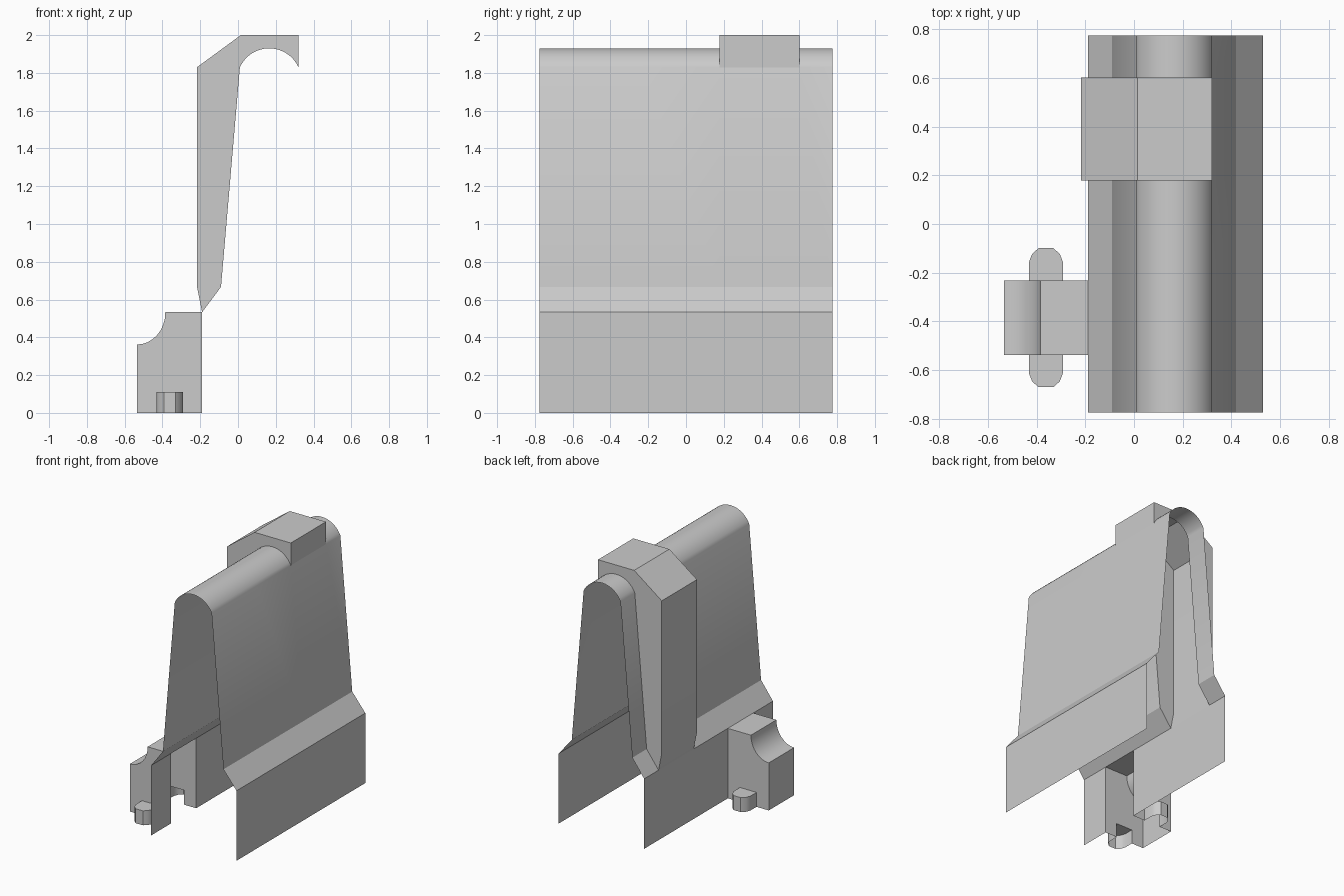
import bpy, bmesh, math

if "Cube" in bpy.data.objects:
    bpy.data.objects.remove(bpy.data.objects["Cube"])

# Finish a bmesh as a named object with sharp-aware smooth shading
def finish(bm, name):
    bmesh.ops.remove_doubles(bm, verts=bm.verts, dist=1e-5)
    loose = [v for v in bm.verts if not v.link_faces]
    bmesh.ops.delete(bm, geom=loose, context='VERTS')
    bmesh.ops.recalc_face_normals(bm, faces=bm.faces)
    me = bpy.data.meshes.new(name)
    bm.to_mesh(me)
    bm.free()
    ob = bpy.data.objects.new(name, me)
    bpy.context.collection.objects.link(ob)
    bpy.ops.object.select_all(action='DESELECT')
    bpy.context.view_layer.objects.active = ob
    ob.select_set(True)
    bpy.ops.object.shade_smooth_by_angle(angle=math.radians(30))

# Sweep an x-z profile along y; skip(i, j) leaves openings
def sweep(bm, profile, ys, skip=lambda i, j: False):
    rows = [[bm.verts.new((x, y, z)) for x, z in profile] for y in ys]
    for j in range(len(ys) - 1):
        for i in range(len(profile) - 1):
            if not skip(i, j):
                bm.faces.new((rows[j][i], rows[j][i + 1], rows[j + 1][i + 1], rows[j + 1][i]))

def face(bm, pts):
    bm.faces.new([bm.verts.new(p) for p in pts])

# Rounded ridge shared by the cover and the clip
CX, R = 0.165, 0.17
half = math.asin(0.155 / R)
N = 16
ridge = [(CX + R * math.sin(a), 1.93 - R + R * math.cos(a))
         for a in (-half + 2 * half * k / N for k in range(N + 1))]

# Thin open cover, with openings into the latch block and the clip
left = [(-0.19, 0), (-0.19, 0.533), (-0.09, 0.667)]
right = [(0.42, 0.667), (0.53, 0.533), (0.53, 0)]
ys = [-0.775, -0.538, -0.232, 0.178, 0.602, 0.775]
bm = bmesh.new()
sweep(bm, left + ridge + right, ys,
      lambda i, j: (j == 1 and i == 0) or (j == 3 and 1 <= i < 3 + N))
finish(bm, "cover_sheet")

# Hollow hooked clip over the ridge
outer = [(-0.19, 0.533), (-0.217, 0.667), (-0.217, 1.83), (0.015, 2.0), (0.32, 2.0), ridge[-1]]
bm = bmesh.new()
sweep(bm, outer, [0.178, 0.602])
for y in (0.178, 0.602):
    face(bm, [(x, y, z) for x, z in outer + ridge[-2::-1] + [left[2]]])
finish(bm, "hook_clip")

# Hollow latch block with a scooped corner and side notches
scoop = [(-0.535 + 0.15 * math.cos(a), 0.53 - 0.168 * math.sin(a))
         for a in (math.pi / 2 * k / 8 for k in range(9))]
block = [(-0.19, 0.533), (-0.385, 0.533)] + scoop[1:] + [(-0.535, 0)]
notch = [(-0.432, 0), (-0.432, 0.11), (-0.292, 0.11), (-0.292, 0), (-0.19, 0)]
bm = bmesh.new()
sweep(bm, block, [-0.538, -0.232])
for y in (-0.538, -0.232):
    face(bm, [(x, y, z) for x, z in block + notch])
finish(bm, "latch_block")

# Rounded tabs, open below and toward the block
tab = [(-0.07, 0), (-0.07, 0.075), (-0.057, 0.109), (-0.03, 0.133),
       (0.03, 0.133), (0.057, 0.109), (0.07, 0.075), (0.07, 0)]
for name, y0, s in (("front_tab", -0.538, -1), ("back_tab", -0.232, 1)):
    bm = bmesh.new()
    pts = [(-0.362 + x, y0 + s * y) for x, y in tab]
    face(bm, [(x, y, 0.11) for x, y in pts])
    for (xa, ya), (xb, yb) in zip(pts, pts[1:]):
        face(bm, [(xa, ya, 0), (xb, yb, 0), (xb, yb, 0.11), (xa, ya, 0.11)])
    finish(bm, name)
